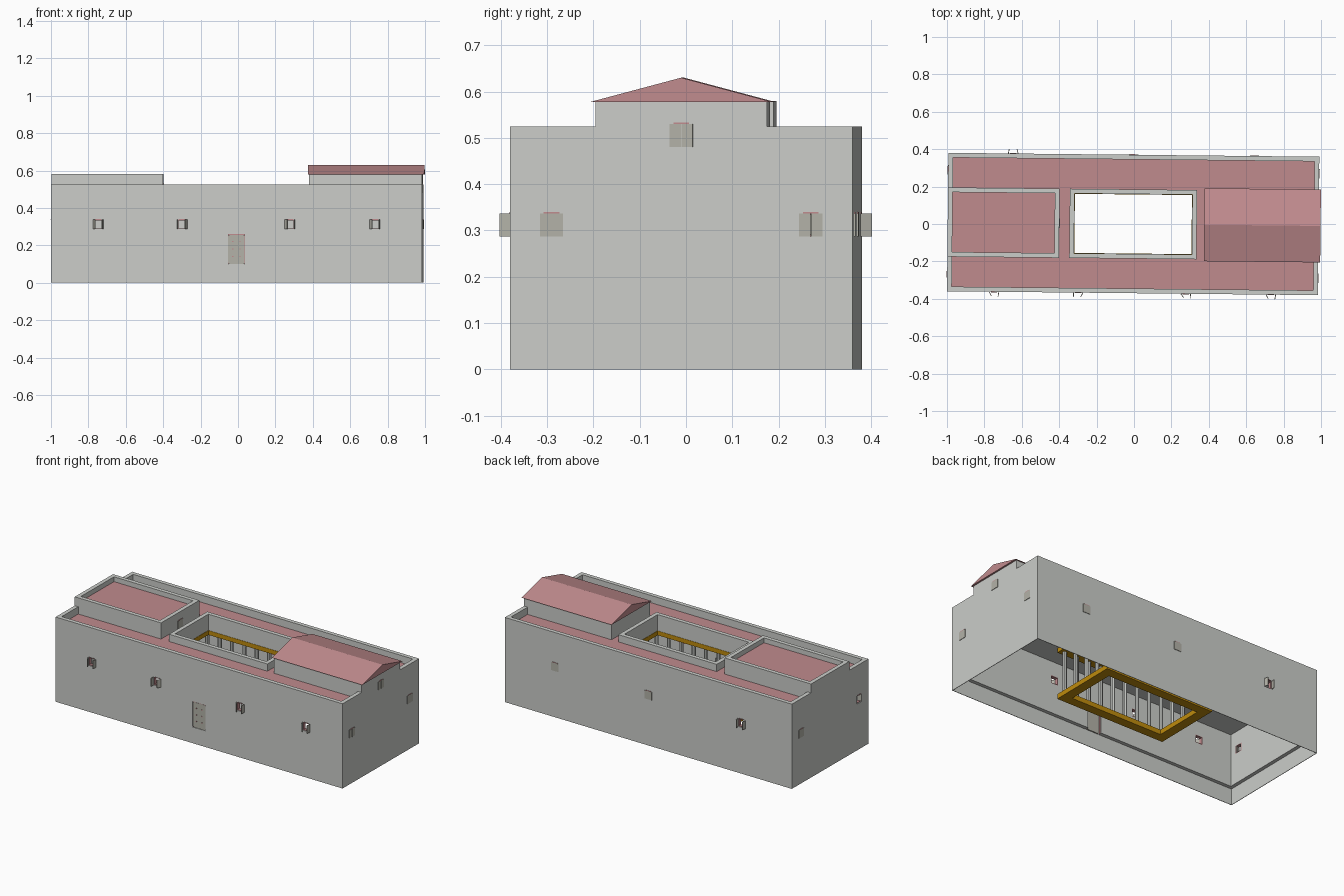
import bpy, bmesh, math
from mathutils import Matrix, Vector

if "Cube" in bpy.data.objects:
    bpy.data.objects.remove(bpy.data.objects["Cube"])

HX, HY, T = 0.9915, 0.37, 0.025          # outer half sizes, wall thickness
YARD_X, YARD_Y = 0.34, 0.185             # courtyard parapet half sizes
PLACE = Matrix.Translation((-0.0045, 0, 0)) @ Matrix.Rotation(-0.0105, 4, 'Z')


def material(name, col):
    m = bpy.data.materials.new(name)
    m.diffuse_color = (*col, 1)
    m.use_nodes = True
    m.node_tree.nodes["Principled BSDF"].inputs["Base Color"].default_value = m.diffuse_color
    return m


WALL = material("plaster grey", (0.60, 0.615, 0.59))
ROOF = material("roof red", (0.53, 0.26, 0.27))
GOLD = material("gold trim", (0.52, 0.26, 0.004))
WOOD = material("shutter warm grey", (0.45, 0.445, 0.39))


def finish(bm, name, mat, red_top=False):
    bmesh.ops.recalc_face_normals(bm, faces=bm.faces)
    me = bpy.data.meshes.new(name)
    me.materials.append(mat)
    if red_top:
        me.materials.append(ROOF)
        for f in bm.faces:
            if f.normal.z > 0.9:
                f.material_index = 1
    bm.to_mesh(me)
    bm.free()
    ob = bpy.data.objects.new(name, me)
    bpy.context.collection.objects.link(ob)
    return ob


def add_box(bm, x0, x1, y0, y1, z0, z1, mat=Matrix()):
    m = mat @ Matrix.Translation(((x0+x1)/2, (y0+y1)/2, (z0+z1)/2)) @ Matrix.Diagonal((x1-x0, y1-y0, z1-z0, 1))
    return bmesh.ops.create_cube(bm, size=1, matrix=m)


def ring(name, mat, ox, oy, ix, iy, z0, z1, cx=0, red_top=False):
    """Rectangular frame with outer half sizes ox, oy and inner ix, iy."""
    bm = bmesh.new()
    loops = []
    for hx, hy, z in ((ox, oy, z0), (ox, oy, z1), (ix, iy, z1), (ix, iy, z0)):
        loops.append([bm.verts.new((cx + sx*hx, sy*hy, z))
                      for sx, sy in ((-1, -1), (1, -1), (1, 1), (-1, 1))])
    for a in range(4):
        for i in range(4):
            p, q = loops[a], loops[(a+1) % 4]
            bm.faces.new((p[i], p[(i+1) % 4], q[(i+1) % 4], q[i]))
    return finish(bm, name, mat, red_top)


def on_wall(side, u, z):
    """Matrix at a wall's outer face: X to the right seen from outside, Y inward."""
    loc, rot = {"front": ((u, -HY, z), 0), "right": ((HX, u, z), 90),
                "back": ((u, HY, z), 180), "left": ((-HX, u, z), -90),
                "box": ((-0.395, u, z), 90)}[side]
    return Matrix.Translation(loc) @ Matrix.Rotation(math.radians(rot), 4, 'Z')


# window list: wall, position, height, opening angles of both leaves
WINDOWS = [("front", -0.74, 0.312, 62, 80), ("front", -0.29, 0.312, 85, 60),
           ("front", 0.285, 0.312, 55, 85), ("front", 0.74, 0.312, 60, 80),
           ("right", -0.28, 0.312, 0, 0), ("right", 0.28, 0.312, 0, 0), ("right", 0, 0.505, 0, 0),
           ("back", 0.645, 0.312, 0, 0), ("back", 0, 0.312, 0, 0), ("back", -0.645, 0.312, 75, 80),
           ("left", 0.28, 0.312, 0, 0), ("left", -0.28, 0.312, -80, -70), ("box", 0, 0.505, 0, 0)]

# outer walls with cut openings, thin skirt below the inner ledge
walls = ring("outer_walls", WALL, HX, HY, HX-T, HY-T, 0.10, 0.525)
ring("wall_skirt", WALL, HX, HY, HX-0.003, HY-0.003, 0, 0.10)
bm = bmesh.new()
for side, u, z, *_ in WINDOWS:
    if z < 0.4:
        add_box(bm, -0.025, 0.025, -0.02, 0.05, -0.025, 0.025, on_wall(side, u, z))
add_box(bm, -0.046, 0.046, -0.02, 0.05, -0.10, 0.08, on_wall("front", 0, 0.18))
cutter = finish(bm, "opening_cutter", WALL)
cutter.hide_render = True
mod = walls.modifiers.new("openings", 'BOOLEAN')
mod.operation, mod.object, mod.solver = 'DIFFERENCE', cutter, 'EXACT'
cut = bpy.data.meshes.new_from_object(walls.evaluated_get(bpy.context.evaluated_depsgraph_get()))
walls.modifiers.clear()
walls.data = cut
bpy.data.objects.remove(cutter)

# window frames, lintels and shutter leaves
frames, leaves = bmesh.new(), bmesh.new()
for side, u, z, a, b in WINDOWS:
    m = on_wall(side, u, z)
    if z < 0.4:
        for s in (-1, 1):
            add_box(frames, *sorted((s*0.025, s*0.021)), 0.005, 0.025, -0.025, 0.025, m)
            add_box(frames, -0.021, 0.021, 0.005, 0.025, *sorted((s*0.025, s*0.021)), m)
    add_box(frames, -0.017, 0.017, -0.003, 0.006, 0.025, 0.028, m)
    for s, ang in ((-1, a), (1, b)):
        hinge = m @ Matrix.Translation((s*0.025, 0, 0)) @ Matrix.Rotation(s*math.radians(ang), 4, 'Z')
        add_box(leaves, *sorted((0, -s*0.0248)), -0.003, 0.001, -0.025, 0.025, hinge)
finish(frames, "window_frames", ROOF)
finish(leaves, "window_shutters", WOOD)

# front door with rounded corners, red frame and studs
bm = bmesh.new()
add_box(bm, -0.044, 0.044, 0.003, 0.010, -0.08, 0.076, on_wall("front", 0, 0.18))
edges = [e for e in bm.edges if abs((e.verts[0].co - e.verts[1].co).normalized().y) > 0.9]
bmesh.ops.bevel(bm, geom=edges, offset=0.01, segments=3, affect='EDGES', profile=0.5)
finish(bm, "front_door", WOOD)
bm = bmesh.new()
m = on_wall("front", 0, 0.18)
for s in (-1, 1):
    add_box(bm, *sorted((s*0.046, s*0.043)), 0.004, 0.02, -0.08, 0.08, m)
    for z in (-0.04, 0.0, 0.04):
        add_box(bm, s*0.02-0.003, s*0.02+0.003, 0.0, 0.004, z-0.003, z+0.003, m)
add_box(bm, -0.043, 0.043, 0.004, 0.02, 0.075, 0.08, m)
finish(bm, "door_frame", ROOF)

# flat roof around the courtyard, courtyard parapet
ring("flat_roof", WALL, HX-T, HY-T, YARD_X, YARD_Y, 0.425, 0.48, red_top=True)
ring("courtyard_parapet", WALL, YARD_X, YARD_Y, YARD_X-T, YARD_Y-T, 0.42, 0.525)

# raised left room with parapet and sunken roof
cx, hx = (-HX-0.395)/2, (HX-0.395)/2
ring("left_room_walls", WALL, hx, 0.185, hx-T, 0.185-T, 0.47, 0.58, cx)
bm = bmesh.new()
add_box(bm, cx-hx+T, cx+hx-T, -0.185+T, 0.185-T, 0.53, 0.55)
finish(bm, "left_room_roof", WALL, True)

# raised right room with gable roof
cx, hx = (HX+0.387)/2, (HX-0.387)/2
ring("right_room_walls", WALL, hx, 0.185, hx-T, 0.185-T, 0.47, 0.58, cx)
bm = bmesh.new()
tri = bm.faces.new([bm.verts.new((0.38, y, z)) for y, z in ((-0.195, 0.578), (0.195, 0.578), (0, 0.63))])
ext = bmesh.ops.extrude_face_region(bm, geom=[tri])
# keep the start cap so that the prism is closed
bmesh.ops.translate(bm, vec=(0.622, 0, 0), verts=[v for v in ext["geom"] if isinstance(v, bmesh.types.BMVert)])
if len([f for f in bm.faces if all(v.co.x < 0.5 for v in f.verts)]) == 0:
    bm.faces.new([v for v in bm.verts if v.co.x < 0.5])
finish(bm, "gable_roof", ROOF)

# courtyard gallery: lower and upper gold frames with columns between
ring("gallery_base", GOLD, 0.372, 0.215, 0.313, 0.158, 0.105, 0.135)
ring("gallery_beam", GOLD, 0.372, 0.215, 0.313, 0.158, 0.398, 0.425)
spots = [(-0.342 + 0.0855*i, s*0.188) for i in range(9) for s in (-1, 1)]
spots += [(s*0.342, -0.188 + 0.094*i) for i in range(1, 4) for s in (-1, 1)]
bm = bmesh.new()
for x, y in spots:
    bmesh.ops.create_cone(bm, cap_ends=True, segments=8, radius1=0.012, radius2=0.012, depth=0.263,
                          matrix=Matrix.Translation((x, y, 0.2665)))
finish(bm, "gallery_columns", WALL)

# the whole house stands slightly turned
for ob in bpy.context.scene.objects:
    ob.data.transform(PLACE)
